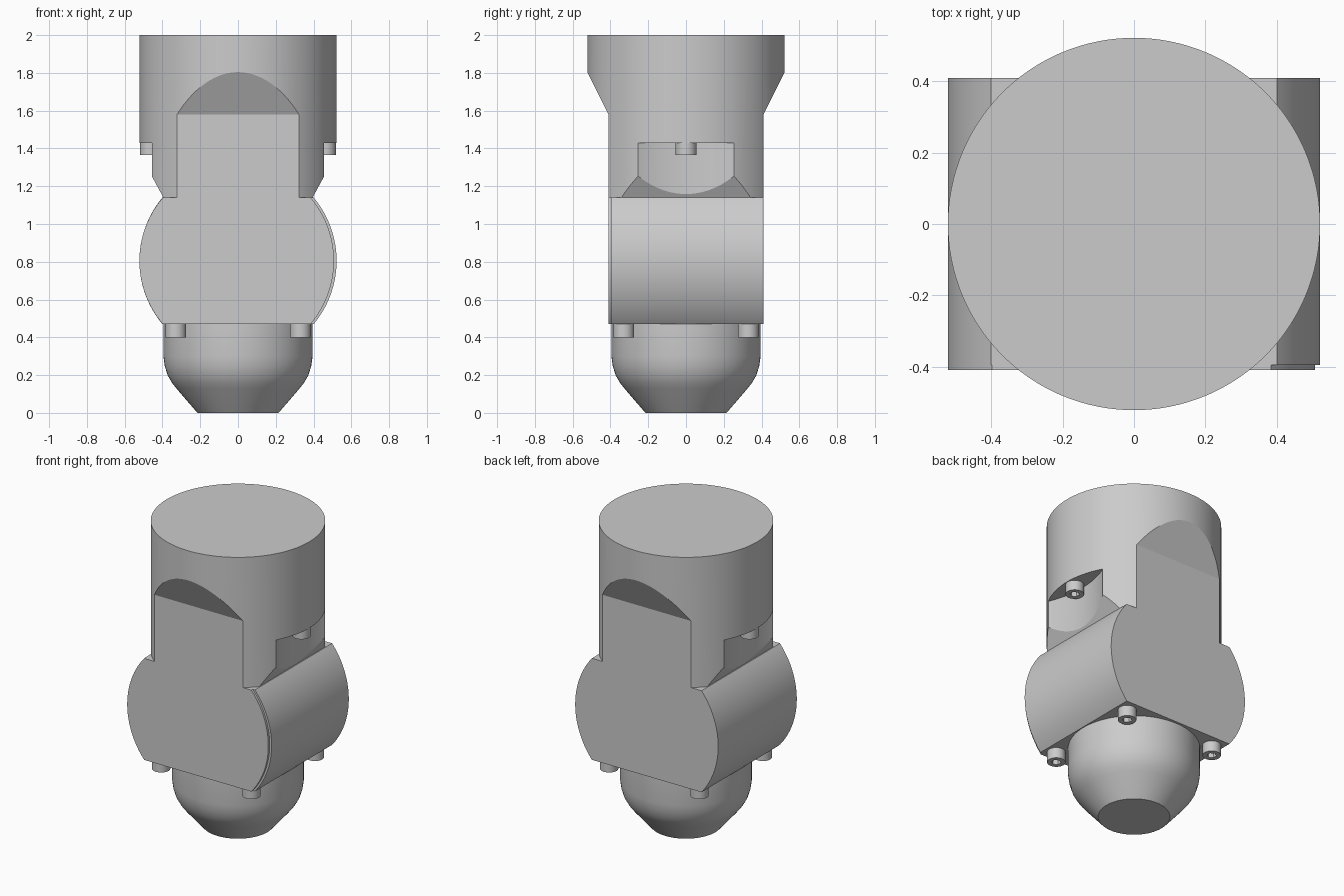
import bpy, bmesh, math
from mathutils import Matrix, Vector

cube = bpy.data.objects.get("Cube")
if cube:
    bpy.data.objects.remove(cube, do_unlink=True)

grey = bpy.data.materials.new("plain grey")
grey.use_nodes = True
COLOUR = (0.6, 0.6, 0.6, 1)
grey.diffuse_color = COLOUR
grey.node_tree.nodes["Principled BSDF"].inputs["Base Color"].default_value = COLOUR


def finish(name, bm):
    """Turn a bmesh into a named grey object."""
    bmesh.ops.recalc_face_normals(bm, faces=bm.faces)
    mesh = bpy.data.meshes.new(name)
    bm.to_mesh(mesh)
    bm.free()
    mesh.materials.append(grey)
    obj = bpy.data.objects.new(name, mesh)
    bpy.context.collection.objects.link(obj)
    return obj


def prism(name, points, axis, low, high):
    """Extrude a flat profile: x/z points along y, or y/z points along x."""
    place = (lambda a, b: (a, low, b)) if axis == "y" else (lambda a, b: (low, a, b))
    bm = bmesh.new()
    face = bm.faces.new([bm.verts.new(place(a, b)) for a, b in points])
    new = bmesh.ops.extrude_face_region(bm, geom=[face])["geom"]
    step = Vector((0, high - low, 0) if axis == "y" else (high - low, 0, 0))
    verts = [g for g in new if isinstance(g, bmesh.types.BMVert)]
    bmesh.ops.translate(bm, verts=verts, vec=step)
    return finish(name, bm)


def cylinder(name, x, y, radius, low, high, sides=128):
    bm = bmesh.new()
    bmesh.ops.create_cone(bm, cap_ends=True, segments=sides, radius1=radius,
                          radius2=radius, depth=high - low,
                          matrix=Matrix.Translation((x, y, (low + high) / 2)))
    return finish(name, bm)


def boolean(obj, cutter, operation):
    """Apply a boolean and discard the cutter."""
    cutter.hide_render = True
    mod = obj.modifiers.new("cut", "BOOLEAN")
    mod.operation, mod.object, mod.solver = operation, cutter, "EXACT"
    graph = bpy.context.evaluated_depsgraph_get()
    mesh = bpy.data.meshes.new_from_object(obj.evaluated_get(graph))
    obj.modifiers.clear()
    obj.data = mesh
    bpy.data.objects.remove(cutter, do_unlink=True)


def mirrored(half):
    """Close a right-hand profile with its left-hand mirror image."""
    return half + [(-a, b) for a, b in reversed(half)]


def clipped_disc(radius, shift=0.0):
    """Right and left arcs of a disc with flat top and bottom."""
    centre, bottom, top, steps = 0.805, 0.47, 1.14, 40
    start, end = (math.asin((z - centre) / radius) for z in (bottom, top))
    angles = [start + (end - start) * i / steps for i in range(steps + 1)]
    half = [(radius * math.cos(t), centre + radius * math.sin(t)) for t in angles]
    return [(x + shift, z) for x, z in mirrored(half)]


parts = []

# Upper body: round shank, flattened front and back, chamfered sides
body = cylinder("upper_body", 0, 0, 0.522, 1.14, 2.0)
flats = mirrored([(0.41, 1.1), (0.41, 1.58), (0.56, 1.88), (0.56, 2.1)])
boolean(body, prism("flats_cutter", flats, "x", -1, 1), "INTERSECT")
sides = mirrored([(0.373, 1.1), (0.395, 1.14), (0.547, 1.42), (0.547, 2.1)])
boolean(body, prism("sides_cutter", sides, "y", -1, 1), "INTERSECT")

# Concave screw pockets on both sides
for s in (-1, 1):
    boolean(body, cylinder("pocket_cutter", s * 1.055, 0, 0.65, 1.0, 1.43), "DIFFERENCE")
parts.append(body)

# Lower block with its thin front plate
parts.append(prism("lower_block", clipped_disc(0.522), "y", -0.395, 0.41))
parts.append(prism("front_plate", clipped_disc(0.515, -0.007), "y", -0.41, -0.395))

# Rounded nose, turned from a profile
profile = [(0, 0.47), (0.395, 0.47), (0.395, 0.3), (0.388, 0.25), (0.373, 0.2),
           (0.35, 0.16), (0.325, 0.128), (0.215, 0), (0, 0)]
bm = bmesh.new()
verts = [bm.verts.new((r, 0, z)) for r, z in profile]
edges = [bm.edges.new(pair) for pair in zip(verts, verts[1:])]
bmesh.ops.spin(bm, geom=verts + edges, axis=(0, 0, 1), cent=(0, 0, 0),
               angle=math.tau, steps=96)
bmesh.ops.remove_doubles(bm, verts=bm.verts, dist=0.0001)
parts.append(finish("nose", bm))


# Socket head screws
def screw(name, x, y, low, high):
    head = cylinder(name, x, y, 0.055, low, high, 32)
    boolean(head, cylinder("socket_cutter", x, y, 0.029, low - 0.05, low + 0.035, 6),
            "DIFFERENCE")
    parts.append(head)


for sx, side in ((1, "left"), (-1, "right")):
    screw(f"pocket_screw_{side}", sx * 0.463, 0, 1.365, 1.43)
    for sy, end in ((-1, "front"), (1, "back")):
        screw(f"block_screw_{end}_{side}", sx * 0.33, sy * 0.33, 0.4, 0.47)

# Smooth shading with sharp edges kept
bpy.ops.object.select_all(action="DESELECT")
for obj in parts:
    obj.select_set(True)
bpy.context.view_layer.objects.active = body
bpy.ops.object.shade_smooth_by_angle(angle=math.radians(25))
